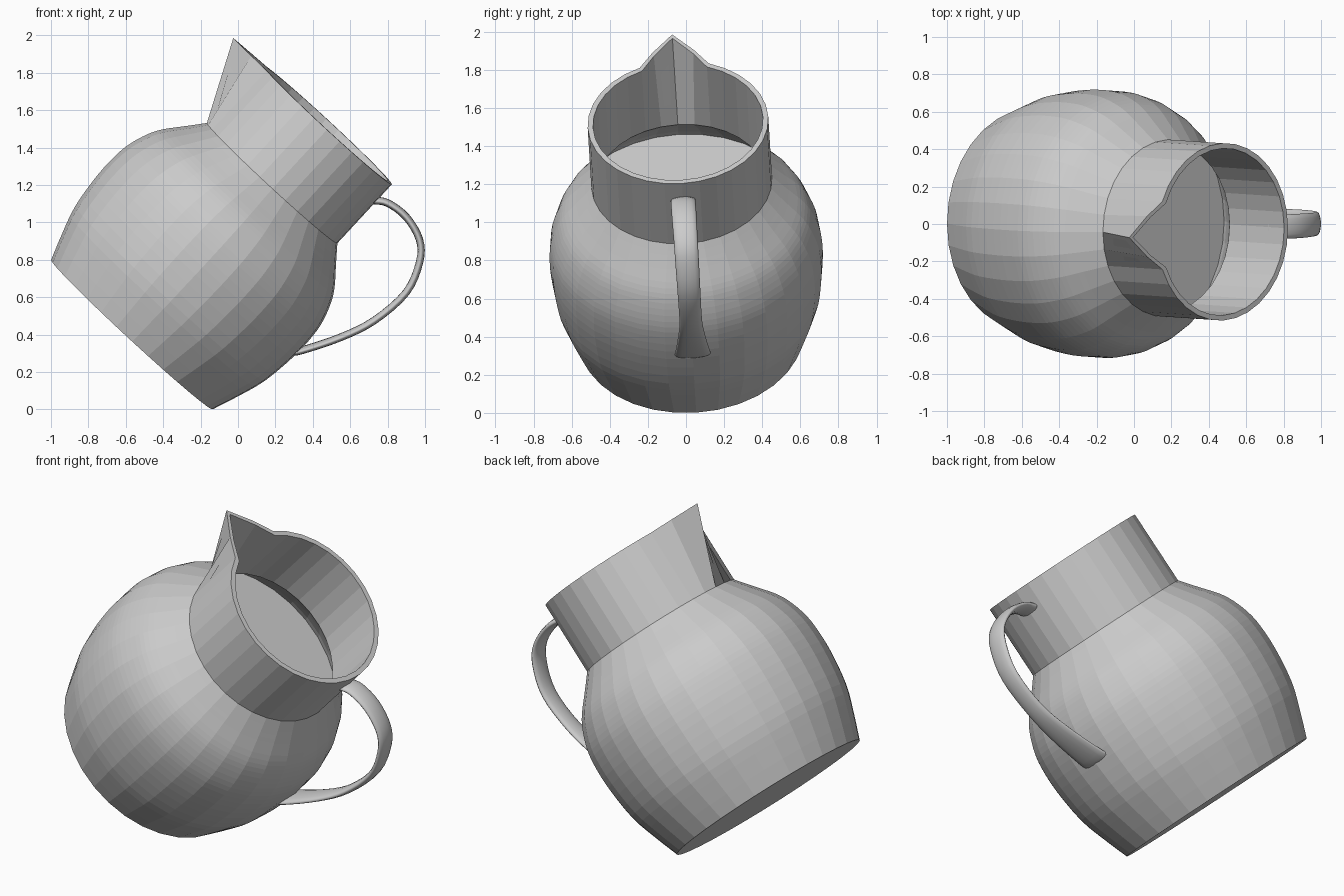
import bpy, bmesh, math
from mathutils import Matrix, Vector

if "Cube" in bpy.data.objects:
    bpy.data.objects.remove(bpy.data.objects["Cube"], do_unlink=True)

SEGS = 32
# Pose: upright jug leaned over towards its handle
POSE = (Matrix.Translation((-0.567, 0.027, 0.4)) @ Matrix.Rotation(0.7465, 4, 'Y')
        @ Matrix.Rotation(0.045, 4, 'X') @ Matrix.Rotation(0.045, 4, 'Z'))

clay = bpy.data.materials.new("plain grey")
clay.use_nodes = True
GREY = (0.6, 0.6, 0.6, 1)
clay.diffuse_color = GREY
clay.node_tree.nodes["Principled BSDF"].inputs["Base Color"].default_value = GREY


def finish(name, bm, smooth=False):
    bmesh.ops.recalc_face_normals(bm, faces=bm.faces)
    bm.transform(POSE)
    mesh = bpy.data.meshes.new(name)
    bm.to_mesh(mesh)
    bm.free()
    mesh.materials.append(clay)
    for p in mesh.polygons:
        p.use_smooth = smooth
    obj = bpy.data.objects.new(name, mesh)
    bpy.context.collection.objects.link(obj)
    return obj


def spline(points, steps):
    """Smooth path through the points."""
    pts = [Vector(p) for p in points]
    pts = [2 * pts[0] - pts[1]] + pts + [2 * pts[-1] - pts[-2]]
    out = []
    for a, b, c, d in zip(pts, pts[1:], pts[2:], pts[3:]):
        for i in range(steps):
            t = i / steps
            out.append(0.5 * (2 * b + (c - a) * t + (2 * a - 5 * b + 4 * c - d) * t ** 2
                              + (3 * b - a - 3 * c + d) * t ** 3))
    return out + [pts[-2]]


def bridge(bm, rings):
    for low, high in zip(rings, rings[1:]):
        n = len(low)
        for i in range(n):
            j = (i + 1) % n
            bm.faces.new((low[i], low[j], high[j], high[i]))


# Jug: belly, neck with pinched spout, rim and inner wall (radius, height)
BELLY = [(.589, 0), (.64, .14), (.69, .3), (.715, .5), (.715, .65), (.70, .75),
         (.665, .85), (.625, .92), (.56, 1.0), (.515, 1.055), (.475, 1.105)]
TOP = 1.535
profile = [tuple(p) for p in spline(BELLY, 3)]
profile += [(.475, TOP), (.447, TOP), (.447, 1.105), (.49, 1.055),
            (.535, 1.0), (.595, .92), (.625, .86)]
PINCH = {0: .205, 1: .085}

bm = bmesh.new()
rings = []
for r, z in profile:
    ring = []
    for i in range(SEGS):
        a = math.tau * i / SEGS
        radius = r + (PINCH.get(abs(i - SEGS // 2), 0) if z == TOP else 0)
        ring.append(bm.verts.new((radius * math.cos(a), radius * math.sin(a), z)))
    rings.append(ring)
bridge(bm, rings)
bm.faces.new(rings[0])
finish("jug", bm)

# Liquid filling the belly
bm = bmesh.new()
bmesh.ops.create_circle(bm, cap_ends=True, segments=SEGS, radius=.622,
                        matrix=Matrix.Translation((0, 0, .88)))
finish("liquid", bm)

# Handle: flattened strap (radius, height, half width)
STRAP = [(.456, 1.40, .065), (.525, 1.445, .065), (.649, 1.458, .065), (.782, 1.418, .063),
         (.865, 1.331, .062), (.924, 1.161, .06), (.901, .936, .06), (.83, .747, .075),
         (.724, .554, .093), (.68, .50, .095)]
path = spline(STRAP, 4)
bm = bmesh.new()
rings = []
for i, p in enumerate(path):
    d = path[min(i + 1, len(path) - 1)] - path[max(i - 1, 0)]
    out = Vector((-d.y, 0, d.x)).normalized()
    centre = Vector((p.x, 0, p.y))
    ring = []
    for k in range(14):
        a = math.tau * k / 14
        ring.append(bm.verts.new(centre + Vector((0, p.z * math.cos(a), 0))
                                 + out * .02 * math.sin(a)))
    rings.append(ring)
bridge(bm, rings)
bm.faces.new(rings[0])
bm.faces.new(rings[-1])
finish("handle", bm, smooth=True)
